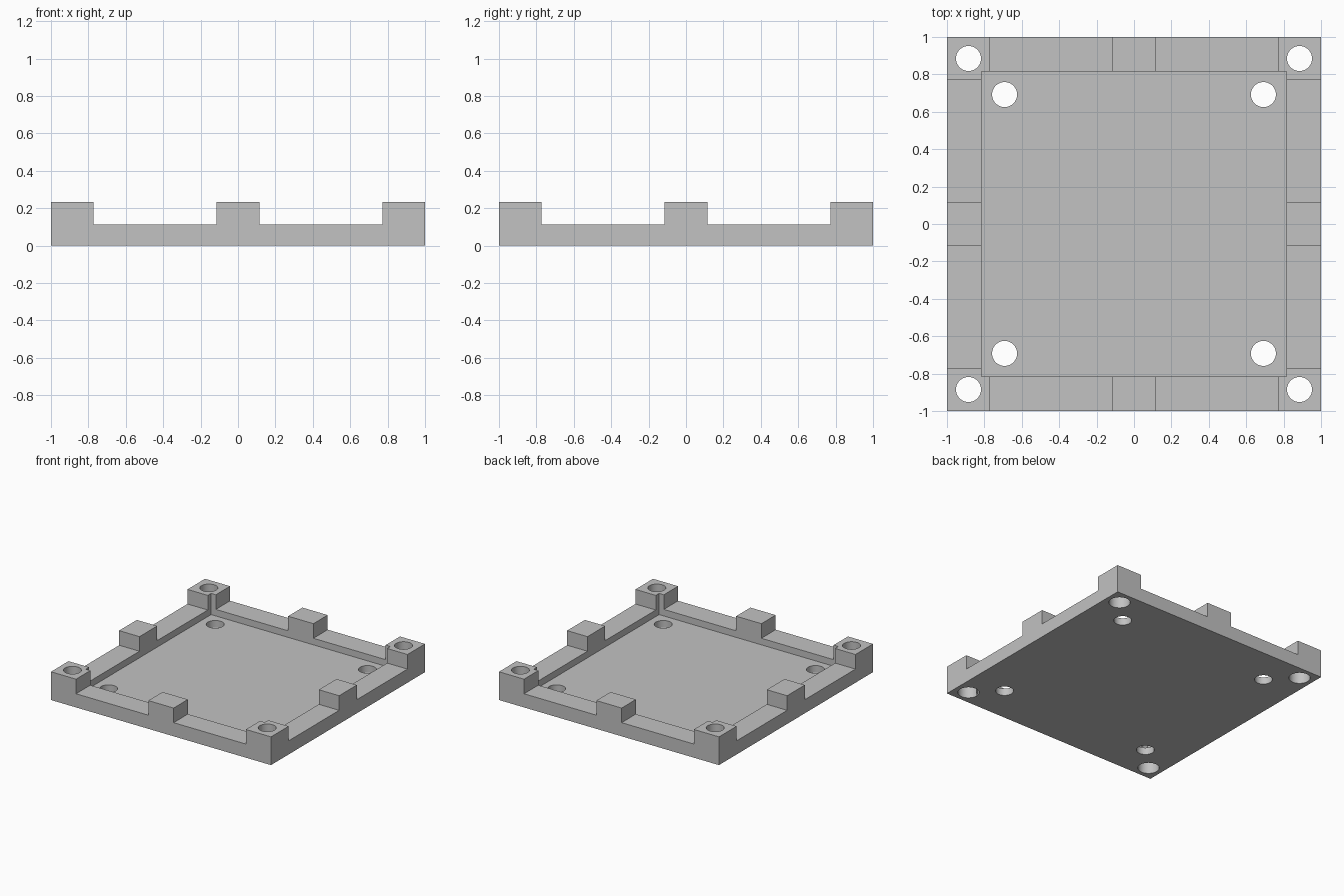
import bpy
import math

if "Cube" in bpy.data.objects:
    bpy.data.objects.remove(bpy.data.objects["Cube"], do_unlink=True)

HEIGHT, RIM, FLOOR = 0.232, 0.112, 0.058
INNER = 0.815                 # half width of the recess
TAB, CORNER = 0.115, 0.772    # edges of the middle tabs and corner blocks
HOLE, BORE = 0.067, 0.08      # hole radii


def box(name, x, y, z):
    bpy.ops.mesh.primitive_cube_add(size=1)
    ob = bpy.context.object
    ob.name = name
    ob.location = [(a + b) / 2 for a, b in (x, y, z)]
    ob.scale = [b - a for a, b in (x, y, z)]
    bpy.ops.object.transform_apply(location=True, rotation=False, scale=True)
    return ob


def cylinder(name, x, y, z, radius):
    bpy.ops.mesh.primitive_cylinder_add(
        vertices=48, radius=radius, depth=z[1] - z[0],
        location=(x, y, sum(z) / 2))
    bpy.context.object.name = name
    return bpy.context.object


def cut(body, cutter):
    cutter.hide_render = True
    mod = body.modifiers.new("cut", 'BOOLEAN')
    mod.operation = 'DIFFERENCE'
    mod.solver = 'EXACT'
    mod.object = cutter
    bpy.context.view_layer.objects.active = body
    bpy.ops.object.modifier_apply(modifier=mod.name)
    bpy.data.objects.remove(cutter, do_unlink=True)


# Solid square plate with the central recess
tray = box("mounting_tray", (-1, 1), (-1, 1), (0, HEIGHT))
cut(tray, box("recess_cutter", (-INNER, INNER), (-INNER, INNER), (FLOOR, 1)))

# Gaps in the rim, leaving corner blocks and middle tabs
for gap in ((TAB, CORNER), (-CORNER, -TAB)):
    cut(tray, box("gap_cutter", gap, (-2, 2), (RIM, 1)))
    cut(tray, box("gap_cutter", (-2, 2), gap, (RIM, 1)))

# Corner bolt holes, wider underneath, and floor holes
for sx in (-1, 1):
    for sy in (-1, 1):
        cut(tray, cylinder("bolt_cutter", sx * 0.885, sy * 0.885, (-1, 1), HOLE))
        cut(tray, cylinder("bore_cutter", sx * 0.885, sy * 0.885, (-1, 0.11), BORE))
        cut(tray, cylinder("floor_cutter", sx * 0.692, sy * 0.692, (-1, 1), HOLE))

# Single grey material
grey = bpy.data.materials.new("plain grey")
color = (0.54, 0.54, 0.54, 1)
grey.use_nodes = True
grey.diffuse_color = color
grey.node_tree.nodes["Principled BSDF"].inputs["Base Color"].default_value = color
tray.data.materials.clear()
tray.data.materials.append(grey)
for face in tray.data.polygons:
    face.material_index = 0

# Round hole walls, crisp edges
bpy.ops.object.select_all(action='DESELECT')
tray.select_set(True)
bpy.context.view_layer.objects.active = tray
bpy.ops.object.shade_smooth_by_angle(angle=math.radians(30))
